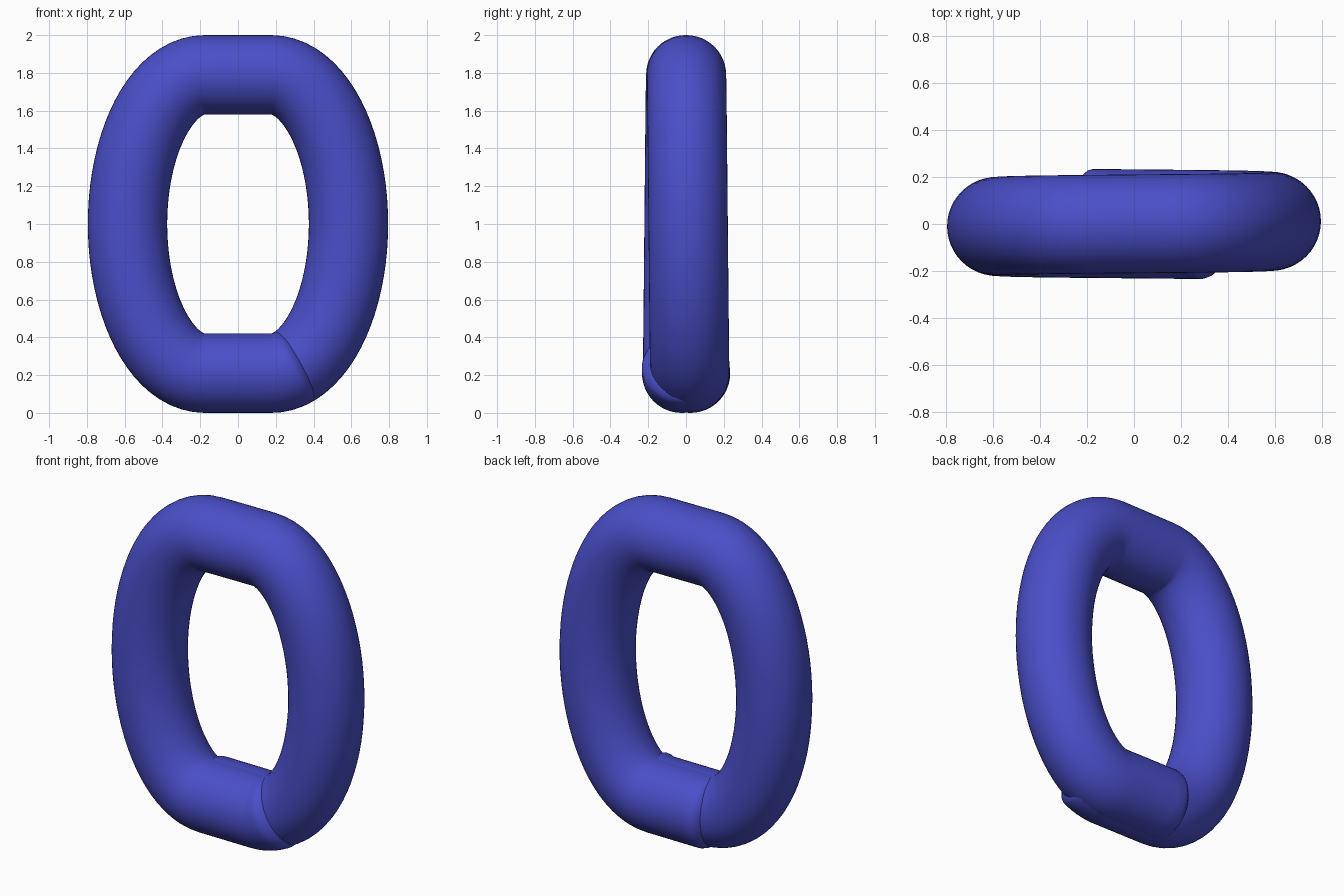
import bpy, bmesh, math
from mathutils import Vector

if "Cube" in bpy.data.objects:
    bpy.data.objects.remove(bpy.data.objects["Cube"])

R = 0.21            # tube radius
H = 0.175           # half length of the straight bars
A, B = 0.41, 0.79   # half axes of the elliptical corners
LEAN = 0.024        # sideways offset of the overlapping ends
SIDES, STEPS = 48, 20

blue = bpy.data.materials.new("blue")
blue.diffuse_color = (0.068, 0.077, 0.58, 1)
blue.use_nodes = True
blue.node_tree.nodes["Principled BSDF"].inputs["Base Color"].default_value = blue.diffuse_color


def corner(t):
    """Point and outward normal on the link outline at angle t."""
    c, s = math.cos(t), math.sin(t)
    side = H if c > 0 else -H
    return (Vector((side + A * c, 0, 1 + B * s)),
            Vector((c / A, 0, s / B)).normalized())


# Path: bottom bar, right side, top bar, left side, bottom bar again, overlap
path = []
down, up = Vector((0, 0, -1)), Vector((0, 0, 1))
for i in range(7):
    path.append((Vector((-H + 2 * H * i / 6, 0, 1 - B)), down))
for i in range(1, 2 * STEPS):
    path.append(corner(-math.pi / 2 + math.pi * i / (2 * STEPS)))
for i in range(7):
    path.append((Vector((H - 2 * H * i / 6, 0, 1 + B)), up))
for i in range(1, 2 * STEPS):
    path.append(corner(math.pi / 2 + math.pi * i / (2 * STEPS)))
for i in range(7):
    path.append((Vector((-H + 2 * H * i / 6, 0, 1 - B)), down))
for i in range(1, 5):
    path.append(corner(-math.pi / 2 + 0.27 * i / 4))

# Lean the path steadily from back to front along its length
lengths = [0.0]
for (p, _), (q, _) in zip(path, path[1:]):
    lengths.append(lengths[-1] + (q - p).length)
for (p, _), d in zip(path, lengths):
    p.y = LEAN * (1 - 2 * d / lengths[-1])

# Rings, with a shallow rounded cap at each end
Y = Vector((0, 1, 0))
rings = [(p, n, R) for p, n in path]


def cap(p, n, direction):
    along = n.cross(Y) * direction
    return [(p + along * 0.09 * math.sin(a), n, R * math.cos(a))
            for a in (math.radians(15 * k) for k in range(1, 6))]


first, last = path[0], path[-1]
forward = 1 if first[1].cross(Y).x > 0 else -1
rings = cap(*first, -forward)[::-1] + rings + cap(*last, forward)

bm = bmesh.new()
loops = []
for p, n, r in rings:
    loops.append([bm.verts.new(p + (n * math.cos(a) + Y * math.sin(a)) * r)
                  for a in (2 * math.pi * k / SIDES for k in range(SIDES))])
for a, b in zip(loops, loops[1:]):
    for k in range(SIDES):
        j = (k + 1) % SIDES
        bm.faces.new((a[k], a[j], b[j], b[k]))
bm.faces.new(loops[0])
bm.faces.new(loops[-1])
bmesh.ops.recalc_face_normals(bm, faces=bm.faces)
for f in bm.faces:
    f.smooth = True

# Coiled link
mesh = bpy.data.meshes.new("coiled_link")
bm.to_mesh(mesh)
bm.free()
mesh.materials.append(blue)
link = bpy.data.objects.new("coiled_link", mesh)
bpy.context.collection.objects.link(link)
